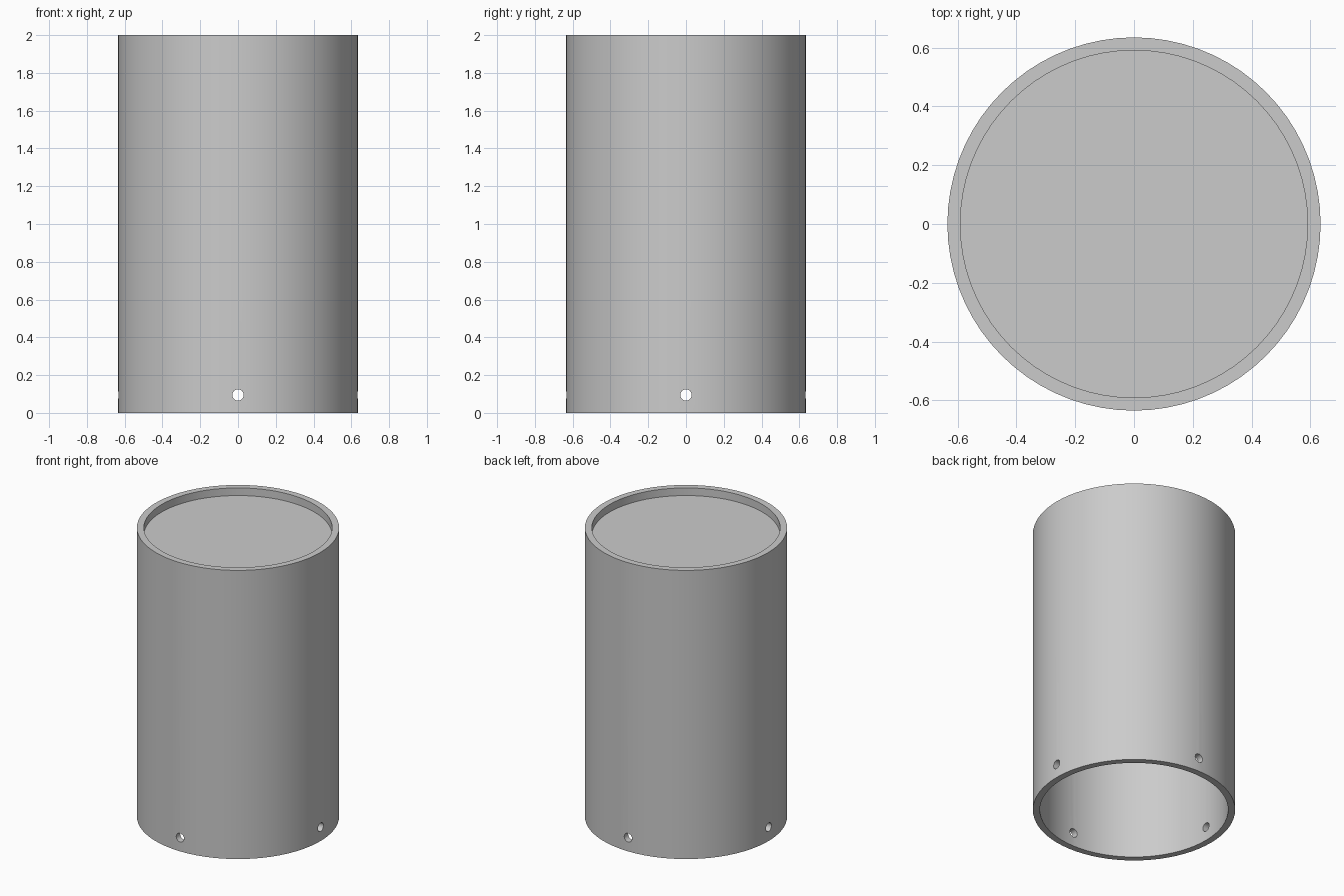
import bpy, bmesh, math

if "Cube" in bpy.data.objects:
    bpy.data.objects.remove(bpy.data.objects["Cube"], do_unlink=True)

R_OUT, R_IN, HEIGHT = 0.635, 0.591, 2.0
LID_TOP, LID_THICK = 1.947, 0.045
SIDES = 72
HOLE_R, HOLE_Z = 0.03, 0.095

grey = bpy.data.materials.new("plain grey")
grey.use_nodes = True
colour = (0.6, 0.6, 0.6, 1)
grey.diffuse_color = colour
grey.node_tree.nodes["Principled BSDF"].inputs["Base Color"].default_value = colour


def revolve(name, profile):
    """Spin an open (radius, height) profile that starts and ends on the axis."""
    bm = bmesh.new()
    rings = []
    for r, z in profile:
        rings.append([bm.verts.new((r * math.cos(a), r * math.sin(a), z))
                      for a in (2 * math.pi * i / SIDES for i in range(SIDES))])
    for low, high in zip(rings, rings[1:]):
        for i in range(SIDES):
            j = (i + 1) % SIDES
            bm.faces.new((low[i], low[j], high[j], high[i]))
    # flat discs close the underside and top of the lid
    bm.faces.new(rings[0])
    bm.faces.new(rings[-1])
    bmesh.ops.recalc_face_normals(bm, faces=bm.faces)
    mesh = bpy.data.meshes.new(name)
    bm.to_mesh(mesh)
    bm.free()
    obj = bpy.data.objects.new(name, mesh)
    bpy.context.collection.objects.link(obj)
    mesh.materials.append(grey)
    return obj


# Hollow tube, open below, with a recessed lid inside the top rim
tube = revolve("tube_with_recessed_lid", [
    (R_IN, LID_TOP - LID_THICK), (R_IN, 0), (R_OUT, 0),
    (R_OUT, HEIGHT), (R_IN, HEIGHT), (R_IN, LID_TOP)])

# Four screw holes near the base: two rods drilled right through
cutters = []
for name, turn in (("hole_cutter_front_back", (math.pi / 2, 0, 0)),
                   ("hole_cutter_sides", (0, math.pi / 2, 0))):
    # each wall gets its own short rod so the rods never cross
    for side in (-1, 1):
        along_y = turn[0] > 0
        x, y = (0, side * R_OUT) if along_y else (side * R_OUT, 0)
        bpy.ops.mesh.primitive_cylinder_add(
            vertices=24, radius=HOLE_R, depth=0.3,
            location=(x, y, HOLE_Z), rotation=turn)
        cutter = bpy.context.object
        cutter.name = name
        cutter.hide_render = True
        cutters.append(cutter)

bpy.ops.object.select_all(action="DESELECT")
tube.select_set(True)
bpy.context.view_layer.objects.active = tube
for cutter in cutters:
    cut = tube.modifiers.new("screw hole", "BOOLEAN")
    cut.operation = "DIFFERENCE"
    cut.solver = "EXACT"
    cut.object = cutter
    bpy.ops.object.modifier_apply(modifier=cut.name)
for cutter in cutters:
    bpy.data.objects.remove(cutter, do_unlink=True)

bpy.ops.object.shade_smooth_by_angle(angle=math.radians(30))
